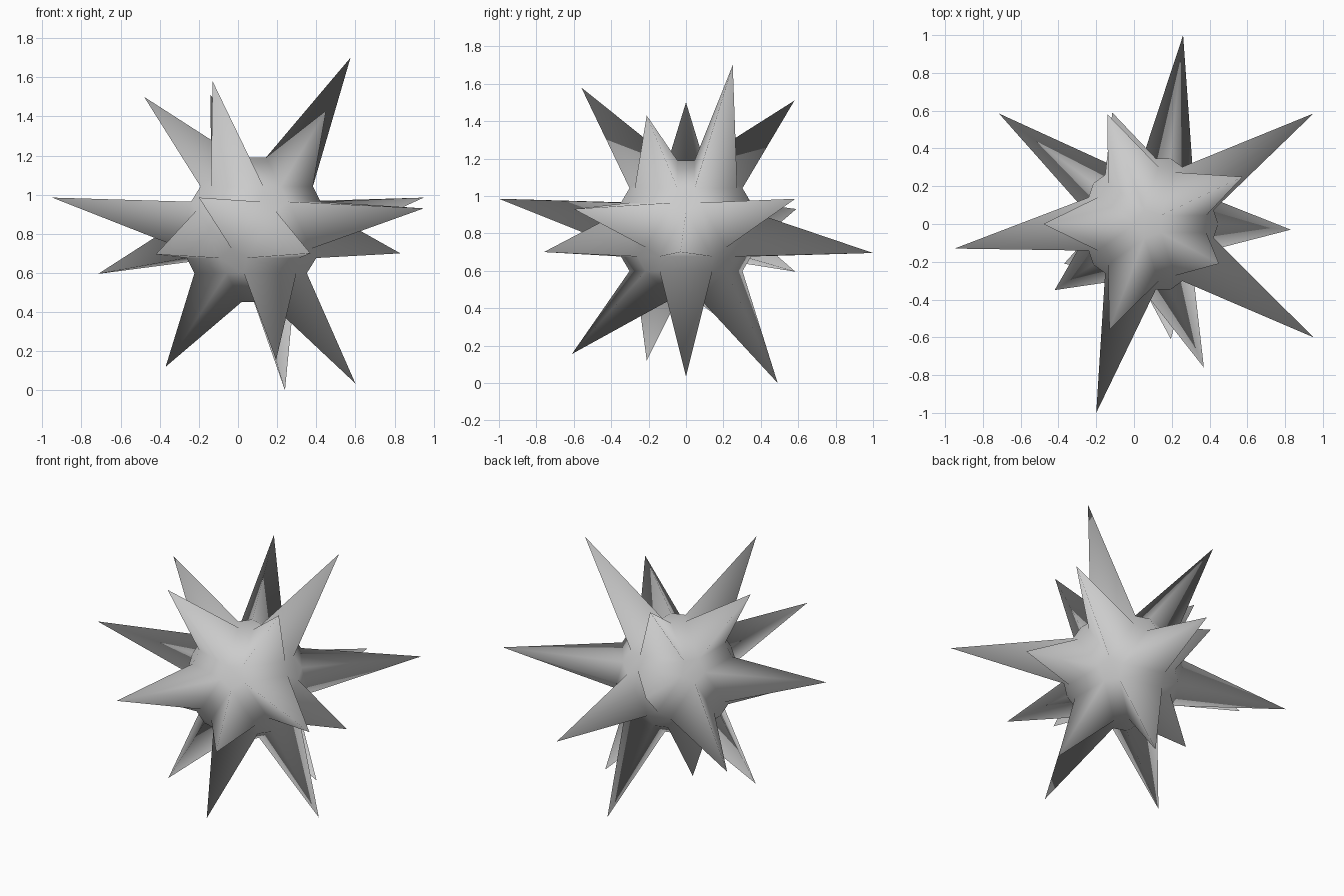
import bpy, bmesh, math
from mathutils import Vector

if "Cube" in bpy.data.objects:
    bpy.data.objects.remove(bpy.data.objects["Cube"])

CENTRE = Vector((0.08, 0.0, 0.82))
RADIUS = 0.378
CORNER = math.radians(25.5)   # angle from spike axis to the corners of its base

# Spike tips, one per triangle of the core
TIPS = [Vector(t) for t in (
    (0.575, 0.25, 1.70), (-0.48, 0.00, 1.50), (-0.13, -0.56, 1.58), (-0.14, 0.58, 1.51), (0.45, -0.21, 1.43),
    (-0.95, -0.13, 0.985), (0.95, 0.585, 0.985), (0.95, -0.60, 0.93), (-0.20, -1.00, 0.985), (-0.115, 0.59, 0.93),
    (0.83, -0.03, 0.70), (0.26, 1.00, 0.695), (-0.715, 0.585, 0.595), (-0.42, -0.35, 0.695), (0.37, -0.76, 0.70),
    (-0.37, -0.21, 0.12), (0.60, 0.00, 0.035), (0.24, 0.49, 0.0), (0.195, -0.61, 0.155), (-0.215, 0.235, 0.30))]

# Icosahedron with one corner pointing straight up
bm = bmesh.new()
bm.verts.new((0, 0, 1))
bm.verts.new((0, 0, -1))
for i in range(5):
    for offset, z in ((0, 1), (36, -1)):
        a = math.radians(72 * i + offset)
        bm.verts.new(Vector((2 * math.cos(a), 2 * math.sin(a), z)) / math.sqrt(5))
bmesh.ops.convex_hull(bm, input=bm.verts[:])

# Core: every face shrunk about its middle, leaving strips and small pentagons between
points = []
for face in bm.faces:
    axis = face.calc_center_median().normalized()
    for v in face.verts:
        side = (v.co - axis * v.co.dot(axis)).normalized()
        points.append(CENTRE + RADIUS * (axis * math.cos(CORNER) + side * math.sin(CORNER)))
bm.clear()
for p in points:
    bm.verts.new(p)
bmesh.ops.convex_hull(bm, input=bm.verts[:])
bmesh.ops.dissolve_limit(bm, angle_limit=math.radians(5), verts=bm.verts[:], edges=bm.edges[:])
bm.normal_update()

# Spikes: raise the middle of each triangle to its tip
for face in [f for f in bm.faces if len(f.verts) == 3]:
    out = (face.calc_center_median() - CENTRE).normalized()
    tip = max(TIPS, key=lambda t: (t - CENTRE).normalized().dot(out))
    bmesh.ops.poke(bm, faces=[face])["verts"][0].co = tip

bmesh.ops.recalc_face_normals(bm, faces=bm.faces[:])
for f in bm.faces:
    f.smooth = True
mesh = bpy.data.meshes.new("spiky_ball")
bm.to_mesh(mesh)
bm.free()
obj = bpy.data.objects.new("spiky_ball", mesh)
bpy.context.collection.objects.link(obj)
